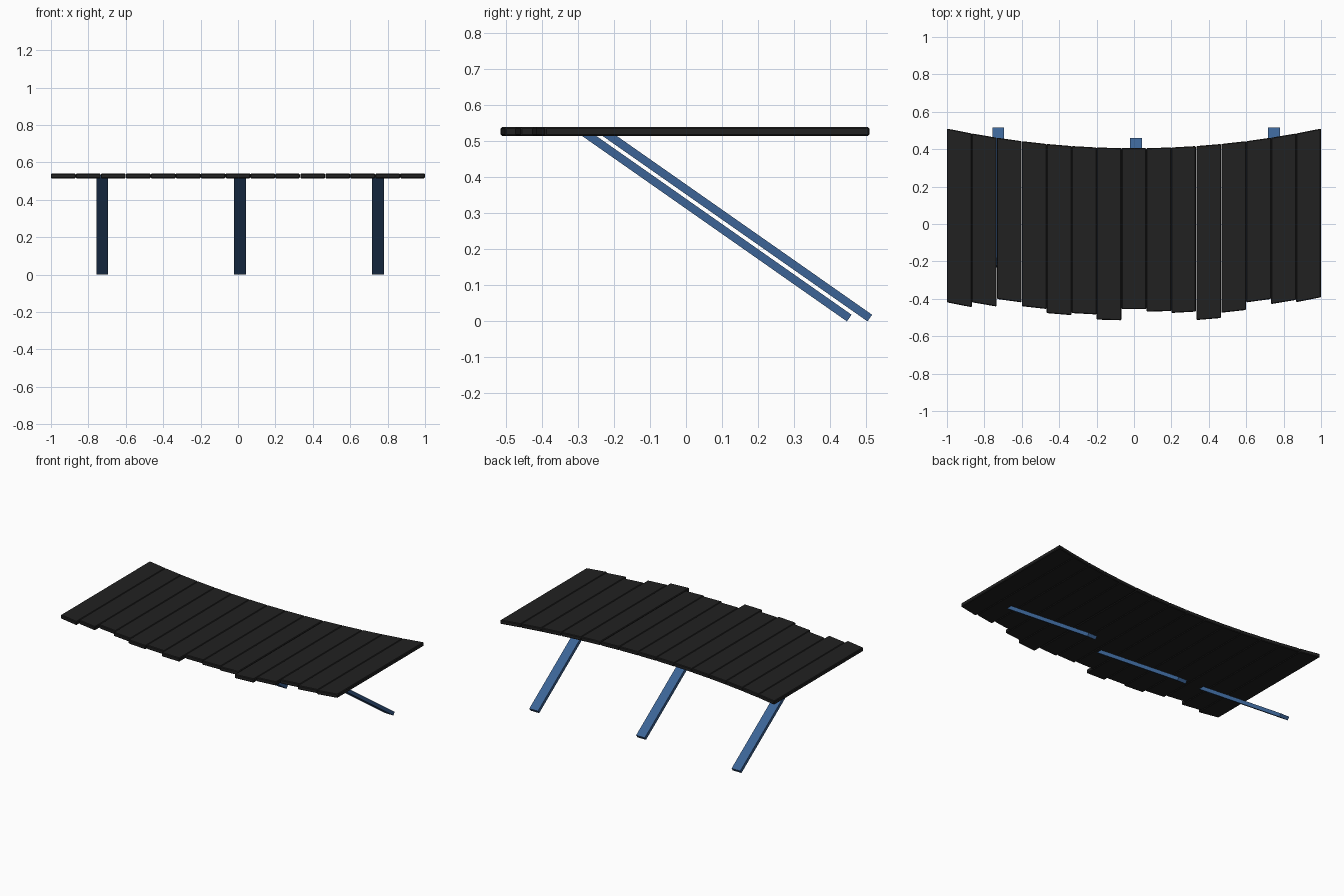
import bpy
import bmesh
from mathutils import Vector

cube = bpy.data.objects.get("Cube")
if cube:
    bpy.data.objects.remove(cube, do_unlink=True)


def make_material(name, color):
    mat = bpy.data.materials.new(name)
    mat.use_nodes = True
    mat.diffuse_color = color
    mat.node_tree.nodes["Principled BSDF"].inputs["Base Color"].default_value = color
    return mat


def make_prism(name, profile, offset, mat, bevel=0.0):
    """Extrude a closed profile of points along an offset vector."""
    bm = bmesh.new()
    base = bm.faces.new([bm.verts.new(p) for p in profile])
    grown = bmesh.ops.extrude_face_region(bm, geom=[base])["geom"]
    bmesh.ops.translate(bm, vec=offset,
                        verts=[v for v in grown if isinstance(v, bmesh.types.BMVert)])
    bmesh.ops.recalc_face_normals(bm, faces=bm.faces)
    mesh = bpy.data.meshes.new(name)
    bm.to_mesh(mesh)
    bm.free()
    mesh.materials.append(mat)
    obj = bpy.data.objects.new(name, mesh)
    bpy.context.collection.objects.link(obj)
    if bevel:
        mod = obj.modifiers.new("soft_edges", "BEVEL")
        mod.width = bevel
        mod.segments = 1
    return obj


black = make_material("charcoal_wood", (0.015, 0.015, 0.015, 1))
blue = make_material("blue_paint", (0.045, 0.127, 0.305, 1))

# Deck planks: the back ends follow a shallow curve, the front ends are ragged
FRONT = [-.432, -.43, -.41, -.447, -.482, -.48, -.513, -.455,
         -.467, -.472, -.508, -.467, -.41, -.417, -.405]
WIDTH = 2 / len(FRONT)
DECK_BOTTOM, DECK_TOP = 0.515, 0.54


def back_edge(x):
    return 0.405 + 0.105 * x * x


for i, front in enumerate(FRONT):
    x0 = -1 + i * WIDTH
    x1 = x0 + WIDTH - (0.003 if i == 9 else 0.0005)
    y0, y1 = back_edge(x0), back_edge(x1)
    slant = (y1 - y0) / 2
    outline = [(x0, front - slant), (x1, front + slant), (x1, y1), (x0, y0)]
    make_prism(f"deck_plank_{i + 1}", [(x, y, DECK_BOTTOM) for x, y in outline],
               Vector((0, 0, DECK_TOP - DECK_BOTTOM)), black, 0.004)

# Slanted support bars running from the ground at the back up under the deck
BAR_WIDTH = 0.063
along = Vector((0, -0.747, 0.523))
across = Vector((0, 0.013, 0.0185))
for side, x, y in (("right", -0.726, 0.504), ("middle", 0.01, 0.447), ("left", 0.749, 0.504)):
    foot = Vector((x - BAR_WIDTH / 2, y, 0))
    wide = Vector((BAR_WIDTH, 0, 0))
    profile = [foot, foot + wide, foot + wide + across, foot + across]
    # The bar stops inside the deck thickness
    make_prism(f"support_bar_{side}", profile, along * 0.985, blue)
